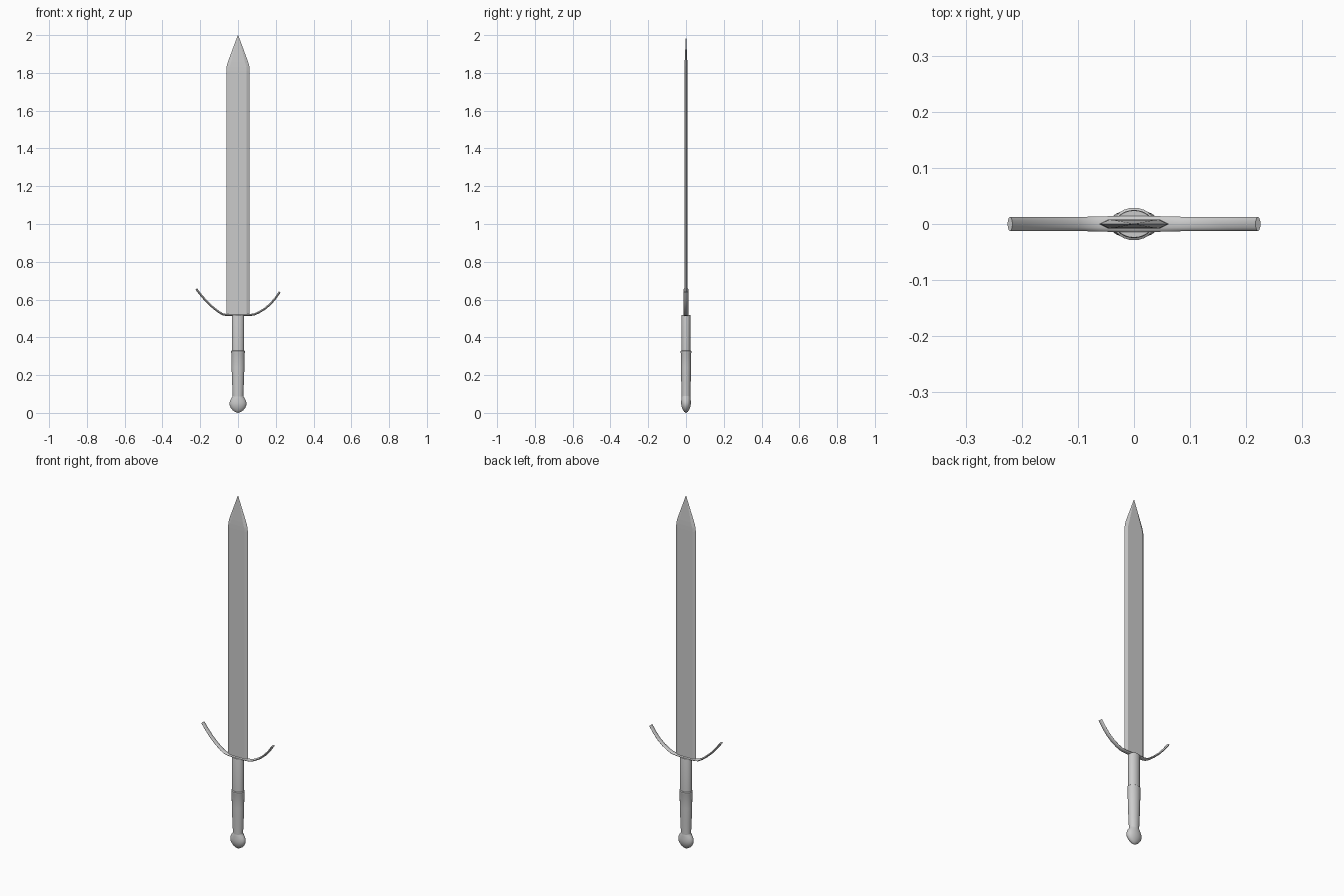
import bpy, bmesh, math
from mathutils import Vector

if "Cube" in bpy.data.objects:
    bpy.data.objects.remove(bpy.data.objects["Cube"])


def loft(name, rings, smooth=True):
    """Skin a list of equal-length point rings and cap both ends."""
    bm = bmesh.new()
    loops = [[bm.verts.new(p) for p in ring] for ring in rings]
    n = len(loops[0])
    for a, b in zip(loops, loops[1:]):
        for i in range(n):
            j = (i + 1) % n
            bm.faces.new((a[i], a[j], b[j], b[i]))
    bm.faces.new(loops[0][::-1])
    bm.faces.new(loops[-1])
    bmesh.ops.remove_doubles(bm, verts=bm.verts, dist=0.00005)
    bmesh.ops.recalc_face_normals(bm, faces=bm.faces)
    mesh = bpy.data.meshes.new(name)
    bm.to_mesh(mesh)
    bm.free()
    ob = bpy.data.objects.new(name, mesh)
    bpy.context.collection.objects.link(ob)
    if smooth:
        bpy.ops.object.select_all(action='DESELECT')
        ob.select_set(True)
        bpy.context.view_layer.objects.active = ob
        bpy.ops.object.shade_smooth_by_angle(angle=math.radians(35))
    return ob


def oval_column(name, profile, sides=24):
    """Upright loft of ovals given as (z, half width, half depth)."""
    angles = [2 * math.pi * i / sides for i in range(sides)]
    return loft(name, [[(rx * math.cos(a), ry * math.sin(a), z) for a in angles]
                       for z, rx, ry in profile])


def blade_section(z, w, flat, t):
    return [(-w, 0, z), (-flat, -t, z), (flat, -t, z), (w, 0, z), (flat, t, z), (-flat, t, z)]


# Blade: flattened hexagon drawn to a point
loft("blade", [blade_section(*s) for s in (
    (0.515, 0.062, 0.046, 0.008), (1.81, 0.062, 0.046, 0.008),
    (1.835, 0.060, 0.044, 0.0078), (1.86, 0.053, 0.036, 0.007),
    (1.999, 0.0015, 0.001, 0.0005), (2.0, 0.0004, 0.0002, 0.0002))], smooth=False)

# Crossguard: thin oval bar swept along an upturned curve
path = [Vector((x, 0, z)) for x, z in (
    (-0.221, 0.656), (-0.197, 0.625), (-0.165, 0.588), (-0.13, 0.556), (-0.10, 0.533),
    (-0.08, 0.522), (-0.06, 0.518), (0, 0.517), (0.06, 0.518), (0.085, 0.521),
    (0.11, 0.532), (0.14, 0.55), (0.17, 0.575), (0.197, 0.606), (0.221, 0.64))]
rings = []
for i, p in enumerate(path):
    t = (path[min(i + 1, len(path) - 1)] - path[max(i - 1, 0)]).normalized()
    up = Vector((-t.z, 0, t.x))
    depth = 0.0125 + 0.0025 * max(0, 1 - abs(p.x) / 0.1)
    rings.append([p + Vector((0, depth * math.cos(a), 0)) + up * 0.0055 * math.sin(a)
                  for a in (2 * math.pi * k / 12 for k in range(12))])
loft("crossguard", rings)

# Upper grip
oval_column("upper_grip", [(0.32, 0.032, 0.024), (0.513, 0.033, 0.025), (0.518, 0.032, 0.024)])

# Lower grip, tapering towards the pommel, with a small rim on top
oval_column("lower_grip", [
    (0.07, 0.028, 0.023), (0.10, 0.028, 0.0235), (0.16, 0.031, 0.025), (0.24, 0.034, 0.027),
    (0.315, 0.035, 0.0275), (0.32, 0.0365, 0.029), (0.328, 0.0365, 0.029), (0.331, 0.032, 0.025)])

# Pommel
oval_column("pommel", [
    (0.0, 0.002, 0.001), (0.005, 0.014, 0.009), (0.013, 0.027, 0.015), (0.026, 0.038, 0.021),
    (0.038, 0.0435, 0.0245), (0.05, 0.045, 0.026), (0.062, 0.043, 0.0255),
    (0.075, 0.037, 0.0245), (0.086, 0.029, 0.0235), (0.092, 0.027, 0.022)])
